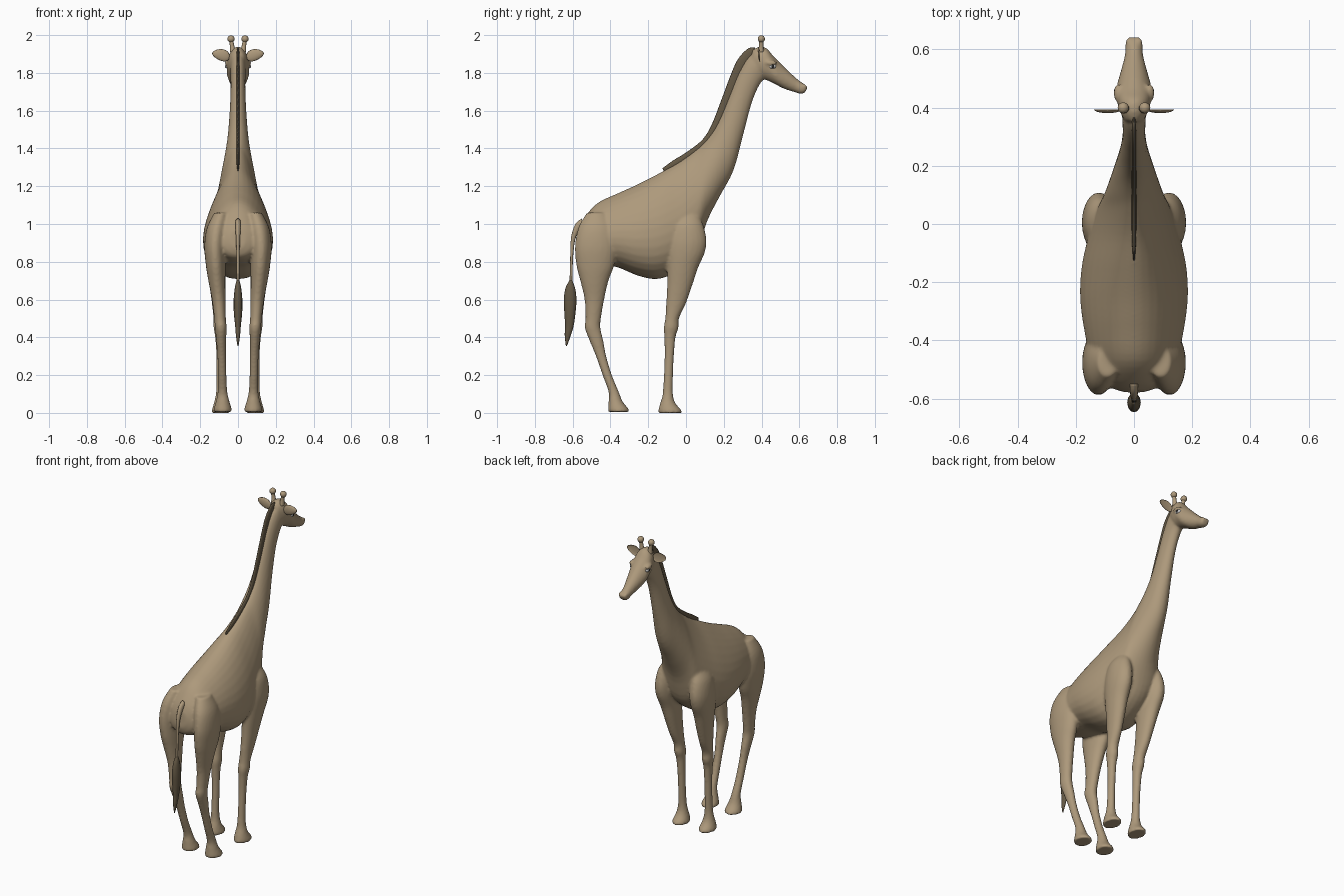
import bpy, bmesh, math
from mathutils import Vector, Matrix


def material(name, rgb):
    m = bpy.data.materials.new(name)
    m.diffuse_color = (*rgb, 1)
    return m


TAN = material("tan", (0.42, 0.32, 0.20))
BROWN = material("brown", (0.13, 0.10, 0.06))
WHITE = material("eye_white", (0.75, 0.75, 0.75))
DARK = material("pupil", (0.02, 0.02, 0.02))


def smooth_rows(rows, steps):
    # Catmull-Rom interpolation between the cross-sections
    out = []
    n = len(rows)
    for i in range(n - 1):
        p = [rows[max(0, min(n - 1, i + k))] for k in (-1, 0, 1, 2)]
        for s in range(steps):
            t = s / steps
            out.append([0.5 * (2 * b + (c - a) * t + (2 * a - 5 * b + 4 * c - d) * t * t
                               + (3 * b - a - 3 * c + d) * t ** 3)
                        for a, b, c, d in zip(*p)])
    out.append(list(rows[-1]))
    return out


def loft(bm, rows, x=0, sides=24, steps=4):
    # row: y and z of one edge, y and z of the other, half width, egg factor, x offset
    rings = []
    for y0, z0, y1, z1, w, e, dx in smooth_rows(rows, steps):
        ring = []
        for k in range(sides):
            a = 2 * math.pi * k / sides
            c = math.cos(a)
            ring.append(bm.verts.new((x + dx + w * math.sin(a) * (1 - e * c),
                                      (y0 + y1) / 2 + c * (y0 - y1) / 2,
                                      (z0 + z1) / 2 + c * (z0 - z1) / 2)))
        rings.append(ring)
    for r, q in zip(rings, rings[1:]):
        for k in range(sides):
            j = (k + 1) % sides
            bm.faces.new((r[k], r[j], q[j], q[k]))
    bm.faces.new(rings[0])
    bm.faces.new(rings[-1])


def ball(bm, loc, size):
    m = Matrix.Translation(loc) @ Matrix.Diagonal((*size, 1))
    return bmesh.ops.create_uvsphere(bm, u_segments=20, v_segments=12, radius=1, matrix=m)["verts"]


def finish(bm, name, mat):
    bmesh.ops.recalc_face_normals(bm, faces=bm.faces[:])
    for f in bm.faces:
        f.smooth = True
    me = bpy.data.meshes.new(name)
    bm.to_mesh(me)
    bm.free()
    me.materials.append(mat)
    ob = bpy.data.objects.new(name, me)
    bpy.context.collection.objects.link(ob)
    return ob


# Torso and neck sections: top y z, bottom y z, half width, egg factor
TORSO = [(-.57, .97, -.58, .87, .04, 0), (-.54, 1.03, -.555, .82, .10, .1),
         (-.47, 1.11, -.46, .79, .145, .2), (-.36, 1.163, -.36, .77, .168, .22),
         (-.25, 1.213, -.25, .725, .18, .25), (-.14, 1.27, -.14, .71, .172, .3),
         (-.04, 1.325, -.02, .765, .145, .35), (.05, 1.39, .06, .85, .118, .35),
         (.10, 1.435, .11, 1.01, .097, .3), (.15, 1.50, .175, 1.14, .077, .25),
         (.19, 1.58, .25, 1.28, .058, .15), (.235, 1.69, .30, 1.46, .045, .05),
         (.275, 1.79, .345, 1.63, .039, 0), (.32, 1.87, .385, 1.73, .040, 0),
         (.36, 1.91, .42, 1.775, .042, 0)]
# Head sections from nape to muzzle
HEAD = [(.35, 1.92, .365, 1.81, .034, 0), (.385, 1.938, .395, 1.775, .050, 0),
        (.425, 1.932, .43, 1.76, .058, 0), (.46, 1.892, .475, 1.738, .060, .1),
        (.50, 1.852, .51, 1.72, .051, .1), (.55, 1.803, .54, 1.708, .040, 0),
        (.59, 1.767, .575, 1.698, .031, 0), (.625, 1.742, .605, 1.688, .030, 0),
        (.645, 1.725, .628, 1.693, .023, 0)]
# Leg sections: z, back y, front y, x centre, half width
FRONT_LEG = [(1.06, -.03, .06, .10, .025), (1.0, -.075, .09, .114, .050),
             (.92, -.095, .108, .120, .058), (.85, -.10, .10, .120, .057),
             (.77, -.10, .065, .116, .050), (.68, -.10, .035, .110, .042),
             (.58, -.105, 0, .104, .034), (.50, -.11, -.037, .099, .031),
             (.45, -.118, -.04, .097, .032), (.40, -.115, -.055, .095, .026),
             (.30, -.113, -.064, .093, .022), (.15, -.12, -.07, .092, .022),
             (.09, -.125, -.068, .092, .027), (.05, -.137, -.055, .092, .036),
             (.015, -.146, -.025, .092, .046), (0, -.146, -.023, .092, .046)]
HIND_LEG = [(1.06, -.525, -.42, .09, .035), (.98, -.57, -.38, .112, .053),
            (.88, -.588, -.365, .122, .056), (.78, -.58, -.38, .118, .052),
            (.70, -.56, -.41, .112, .045), (.60, -.537, -.433, .102, .036),
            (.50, -.532, -.45, .095, .031), (.45, -.536, -.453, .091, .031),
            (.38, -.51, -.437, .089, .026), (.30, -.477, -.422, .086, .023),
            (.20, -.442, -.392, .084, .023), (.11, -.41, -.355, .082, .026),
            (.06, -.41, -.335, .081, .036), (.02, -.413, -.303, .081, .048),
            (.005, -.413, -.302, .081, .048)]

# Body: torso, neck, head and legs fused into one skin
bm = bmesh.new()
loft(bm, [(*r, 0) for r in TORSO], sides=32)
loft(bm, [(*r, 0) for r in HEAD])
for s in (1, -1):
    for leg in (FRONT_LEG, HIND_LEG):
        loft(bm, [(y1, z, y0, z, w, 0, s * xc) for z, y0, y1, xc, w in leg])
    # brow ridge and nostril swelling
    ball(bm, (s * .054, .45, 1.853), (.018, .032, .013))
    ball(bm, (s * .018, .622, 1.728), (.012, .02, .012))
body = finish(bm, "body", TAN)
rm = body.modifiers.new("fuse", 'REMESH')
rm.mode = 'VOXEL'
rm.voxel_size = 0.008
rm.use_smooth_shade = True
sm = body.modifiers.new("soften", 'SMOOTH')
sm.factor = 0.5
sm.iterations = 5

# Mane: thin crest along the back of the neck
bm = bmesh.new()
MANE = [(-.125, 1.295, -.115, 1.275, .003), (-.07, 1.335, -.05, 1.30, .007),
        (.01, 1.385, .03, 1.35, .008), (.09, 1.45, .125, 1.42, .008),
        (.14, 1.535, .185, 1.51, .008), (.19, 1.665, .24, 1.64, .008),
        (.245, 1.81, .295, 1.78, .008), (.28, 1.88, .33, 1.85, .008),
        (.33, 1.93, .36, 1.89, .007), (.365, 1.933, .375, 1.90, .004)]
loft(bm, [(*r, 0, 0) for r in MANE], sides=12)
finish(bm, "mane", BROWN)

# Tail: slim stem and brown tuft
bm = bmesh.new()
STEM = [(-.55, 1.03, -.55, .99, .014), (-.585, 1.0, -.562, .97, .014),
        (-.608, .93, -.586, .92, .011), (-.613, .82, -.598, .82, .008),
        (-.617, .66, -.603, .66, .007)]
loft(bm, [(*r, 0, 0) for r in STEM], sides=12)
finish(bm, "tail", TAN)
bm = bmesh.new()
TUFT = [(.70, -.618, -.602, .008), (.66, -.638, -.587, .017), (.60, -.647, -.58, .023),
        (.53, -.644, -.585, .022), (.46, -.64, -.595, .015), (.41, -.642, -.61, .011),
        (.355, -.636, -.63, .003)]
loft(bm, [(y1, z, y0, z, w, 0, 0) for z, y0, y1, w in TUFT], sides=12)
finish(bm, "tail_tuft", BROWN)

for s, side in ((1, "right"), (-1, "left")):
    # Ear: pointed leaf, cupped at the front
    bm = bmesh.new()
    for v in ball(bm, (0, 0, 0), (1, 1, 1)):
        t = v.co.x
        v.co = Vector((s * (.09 + .047 * t),
                       .393 + .012 * (v.co.y if v.co.y < 0 else -.4 * v.co.y),
                       1.895 + .008 * t + .031 * v.co.z * (1 - .25 * t)))
    finish(bm, side + "_ear", TAN)

    # Horn: short stalk with a round knob
    bm = bmesh.new()
    loft(bm, [(.415, 1.91, .378, 1.91, .017, 0, s * .026), (.41, 1.94, .386, 1.94, .012, 0, s * .031),
              (.41, 1.975, .388, 1.975, .011, 0, s * .036)], sides=16)
    ball(bm, (s * .037, .399, 1.98), (.019, .019, .019))
    finish(bm, side + "_horn", TAN)

    # Eye with pupil
    bm = bmesh.new()
    ball(bm, (s * .052, .457, 1.835), (.015, .02, .014))
    finish(bm, side + "_eye", WHITE)
    bm = bmesh.new()
    ball(bm, (s * .0635, .459, 1.835), (.005, .008, .009))
    finish(bm, side + "_pupil", DARK)
